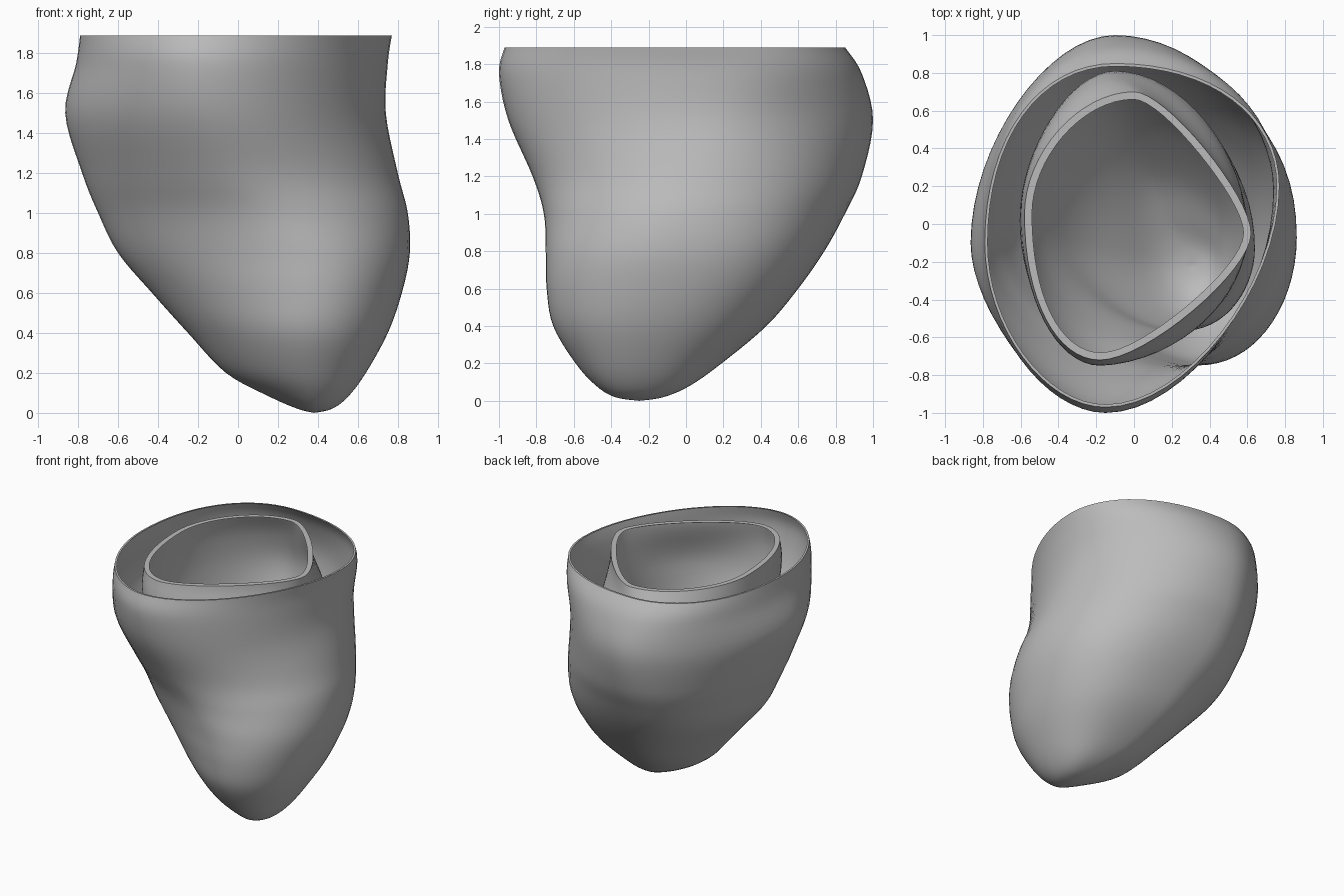
import bpy
import bmesh
import math
from mathutils import Vector

cube = bpy.data.objects.get("Cube")
if cube:
    bpy.data.objects.remove(cube, do_unlink=True)

# One plain grey for both walls
grey = bpy.data.materials.new("soft grey")
grey.use_nodes = True
grey.diffuse_color = (0.5, 0.5, 0.5, 1)
grey.node_tree.nodes["Principled BSDF"].inputs["Base Color"].default_value = grey.diffuse_color

RIM = 1.89
ARC_STEPS = 16      # points per quarter of a section
LEVEL_STEPS = 5     # rings between two given sections


def catmull(a, b, c, d, t):
    """Smooth blend from b to c for one number."""
    return b + 0.5 * t * (c - a + t * (2*a - 5*b + 4*c - d + t * (3*(b - c) + d - a)))


def blend_levels(levels):
    """Fill in smooth sections between the given ones."""
    rows = []
    last = len(levels) - 1
    for i in range(last):
        four = [levels[min(max(i + o, 0), last)] for o in (-1, 0, 1, 2)]
        for s in range(LEVEL_STEPS):
            rows.append([catmull(*nums, s / LEVEL_STEPS) for nums in zip(*four)])
    return rows


def fullness(stations, z):
    """Arc fullness of the four quarters at one height."""
    for (z0, low), (z1, high) in zip(stations, stations[1:]):
        if z <= z1:
            break
    t = min(max((z - z0) / (z1 - z0), 0), 1)
    t = t * t * (3 - 2 * t)
    return [a + (b - a) * t for a, b in zip(low, high)]


def quarter(start, end, handle, along_y):
    """Quarter arc whose ends run parallel to the axes."""
    dx, dy = end.x - start.x, end.y - start.y
    first, second = Vector((dx * handle, 0)), Vector((0, dy * handle))
    if along_y:
        first, second = second, first
    p, q = start + first, end - second
    points = []
    for s in range(ARC_STEPS):
        t = s / ARC_STEPS
        u = 1 - t
        points.append(u**3 * start + 3*u*u*t * p + 3*u*t*t * q + t**3 * end)
    return points


def section(row, stations):
    """Closed outline through the left, front, right and back extremes."""
    z, lx, ly, rx, ry, fx, fy, bx, by = row
    corners = [Vector(c) for c in ((lx, ly), (fx, fy), (rx, ry), (bx, by))]
    outline = []
    for i, handle in enumerate(fullness(stations, z)):
        outline += quarter(corners[i], corners[(i + 1) % 4], handle, i % 2 == 0)
    return [Vector((p.x, p.y, max(z, 0))) for p in outline]


def cup(name, levels, stations, lip):
    """Open cup with a thin lip turned in at the rim."""
    rings = [section(row, stations) for row in blend_levels(levels)]
    middle = sum(rings[0], Vector()) / len(rings[0])
    rings.insert(0, [p + (middle - p).normalized() * lip for p in rings[0]])

    bm = bmesh.new()
    loops = [[bm.verts.new(p) for p in ring] for ring in rings]
    tip_row = levels[-1]
    tip = bm.verts.new((tip_row[1], tip_row[2], tip_row[0]))
    count = len(loops[0])
    for upper, lower in zip(loops, loops[1:]):
        for i in range(count):
            j = (i + 1) % count
            bm.faces.new((upper[i], lower[i], lower[j], upper[j]))
    for i in range(count):
        bm.faces.new((loops[-1][i], tip, loops[-1][(i + 1) % count]))

    mesh = bpy.data.meshes.new(name)
    bm.to_mesh(mesh)
    bm.free()
    mesh.materials.append(grey)
    obj = bpy.data.objects.new(name, mesh)
    bpy.context.collection.objects.link(obj)
    bpy.ops.object.select_all(action="DESELECT")
    obj.select_set(True)
    bpy.context.view_layer.objects.active = obj
    bpy.ops.object.shade_smooth_by_angle(angle=math.radians(50))
    return obj


# Sections from rim to tip: height, then x and y of left, right, front, back
outer_levels = [
    (RIM, -.79, -.1, .77, .2, -.15, -.97, -.1, .85),
    (1.75, -.81, -.1, .75, .22, -.15, -1, -.1, .94),
    (1.5, -.865, -.1, .74, .16, -.12, -.95, -.1, 1),
    (1.2, -.78, -.1, .8, .06, 0, -.82, -.1, .94),
    (1, -.7, -.1, .85, -.03, .16, -.76, -.08, .85),
    (.8, -.6, -.1, .86, -.08, .3, -.75, -.03, .74),
    (.6, -.43, -.12, .82, -.12, .35, -.745, .05, .6),
    (.4, -.25, -.15, .75, -.18, .35, -.71, .12, .43),
    (.2, -.06, -.2, .64, -.23, .36, -.59, .22, .19),
    (.08, .16, -.23, .55, -.25, .38, -.48, .32, .02),
    (.02, .3, -.25, .47, -.25, .38, -.38, .37, -.12),
    (0, .38, -.25, .38, -.25, .38, -.25, .38, -.25),
]
inner_levels = [
    (RIM, -.58, .05, .62, -.05, -.18, -.72, 0, .7),
    (1.7, -.6, .05, .61, -.05, -.18, -.75, -.08, .77),
    (1.45, -.6, 0, .6, -.05, -.12, -.72, -.1, .81),
    (1.15, -.54, 0, .62, -.08, 0, -.61, -.07, .73),
    (.9, -.41, -.05, .64, -.13, .2, -.57, 0, .58),
    (.7, -.26, -.1, .61, -.16, .27, -.56, .05, .42),
    (.5, -.05, -.15, .54, -.2, .3, -.5, .12, .22),
    (.38, .09, -.18, .47, -.22, .3, -.41, .2, .02),
    (.32, .2, -.21, .4, -.22, .31, -.32, .28, -.11),
    (.3, .31, -.22, .31, -.22, .31, -.22, .31, -.22),
]

# Arc fullness by height: left-front, front-right, right-back, back-left
outer_fullness = [
    (.6, (.41, .58, .66, .58)),
    (1.5, (.44, .5, .51, .47)),
    (RIM, (.51, .46, .59, .59)),
]
inner_fullness = [
    (.6, (.47, .58, .6, .55)),
    (1.5, (.5, .5, .5, .48)),
    (RIM, (.58, .3, .27, .5)),
]
cup("outer_wall", outer_levels, outer_fullness, .015)
cup("inner_wall", inner_levels, inner_fullness, .04)
